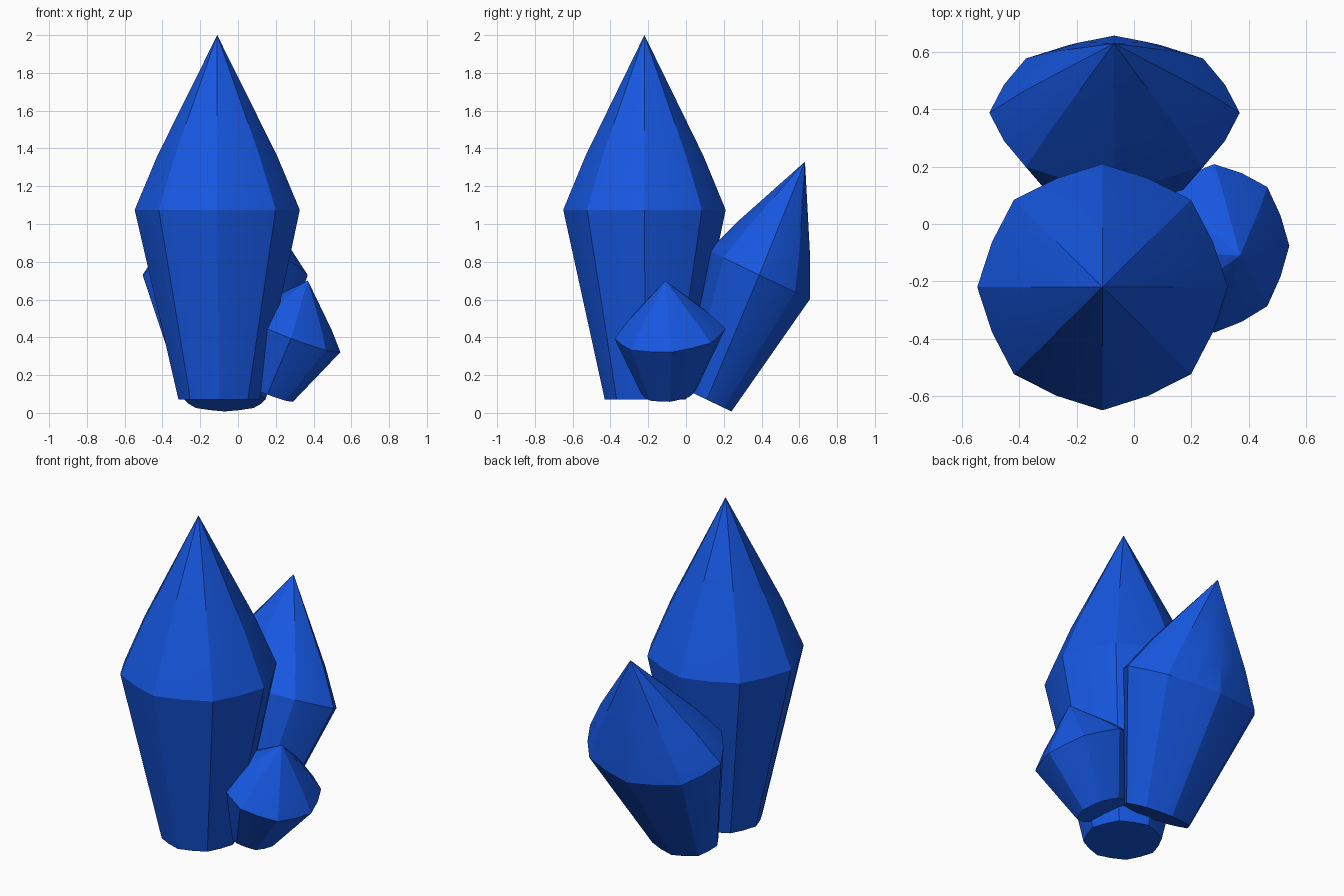
import bpy, bmesh, math
from mathutils import Vector

if "Cube" in bpy.data.objects:
    bpy.data.objects.remove(bpy.data.objects["Cube"])

blue = bpy.data.materials.new("crystal_blue")
blue.diffuse_color = (0.008, 0.095, 0.75, 1)
blue.use_nodes = True
blue.node_tree.nodes["Principled BSDF"].inputs["Base Color"].default_value = blue.diffuse_color


def crystal(name, base, middle, apex, normal, base_size, middle_size):
    """Tapered eight-sided prism with a pointed cap; each side is slightly creased."""
    n = Vector(normal).normalized()
    u = (Vector((1, 0, 0)) - n * n.x).normalized()
    v = n.cross(u)
    bm = bmesh.new()

    def ring(centre, size):
        verts = []
        for i in range(16):
            a = math.tau * i / 16
            k = 1 if i % 2 == 0 else 0.955
            verts.append(bm.verts.new(Vector(centre) + u * size[0] * k * math.cos(a)
                                      + v * size[1] * k * math.sin(a)))
        return verts

    low, wide = ring(base, base_size), ring(middle, middle_size)
    # slight belly just above the widest ring
    upper_centre = Vector(middle).lerp(Vector(apex), 0.31)
    upper = ring(upper_centre, [s * 0.725 for s in middle_size])
    tip = bm.verts.new(apex)
    bm.faces.new(low[::-1])
    for i in range(16):
        j = (i + 1) % 16
        bm.faces.new((low[i], low[j], wide[j], wide[i]))
        bm.faces.new((wide[i], wide[j], upper[j], upper[i]))
        bm.faces.new((upper[i], upper[j], tip))
    bmesh.ops.recalc_face_normals(bm, faces=bm.faces)
    mesh = bpy.data.meshes.new(name)
    bm.to_mesh(mesh)
    bm.free()
    mesh.materials.append(blue)
    obj = bpy.data.objects.new(name, mesh)
    bpy.context.collection.objects.link(obj)
    bpy.ops.object.select_all(action='DESELECT')
    obj.select_set(True)
    bpy.context.view_layer.objects.active = obj
    bpy.ops.object.shade_smooth_by_angle(angle=math.radians(22))


# Tall upright crystal
crystal("tall_crystal", (-0.10, -0.215, 0.07), (-0.11, -0.22, 1.075), (-0.11, -0.22, 2.0),
        (0, 0, 1), (0.215, 0.215), (0.437, 0.43))
# Flattened crystal leaning backwards
crystal("back_crystal", (-0.07, 0.11, 0.07), (-0.068, 0.388, 0.73), (-0.07, 0.63, 1.33),
        (0, 0.43, 0.90), (0.215, 0.145), (0.437, 0.297))
# Small crystal leaning to the right
crystal("small_crystal", (0.155, -0.09, 0.11), (0.28, -0.085, 0.42), (0.37, -0.11, 0.70),
        (0.38, -0.09, 1), (0.145, 0.145), (0.28, 0.295))
